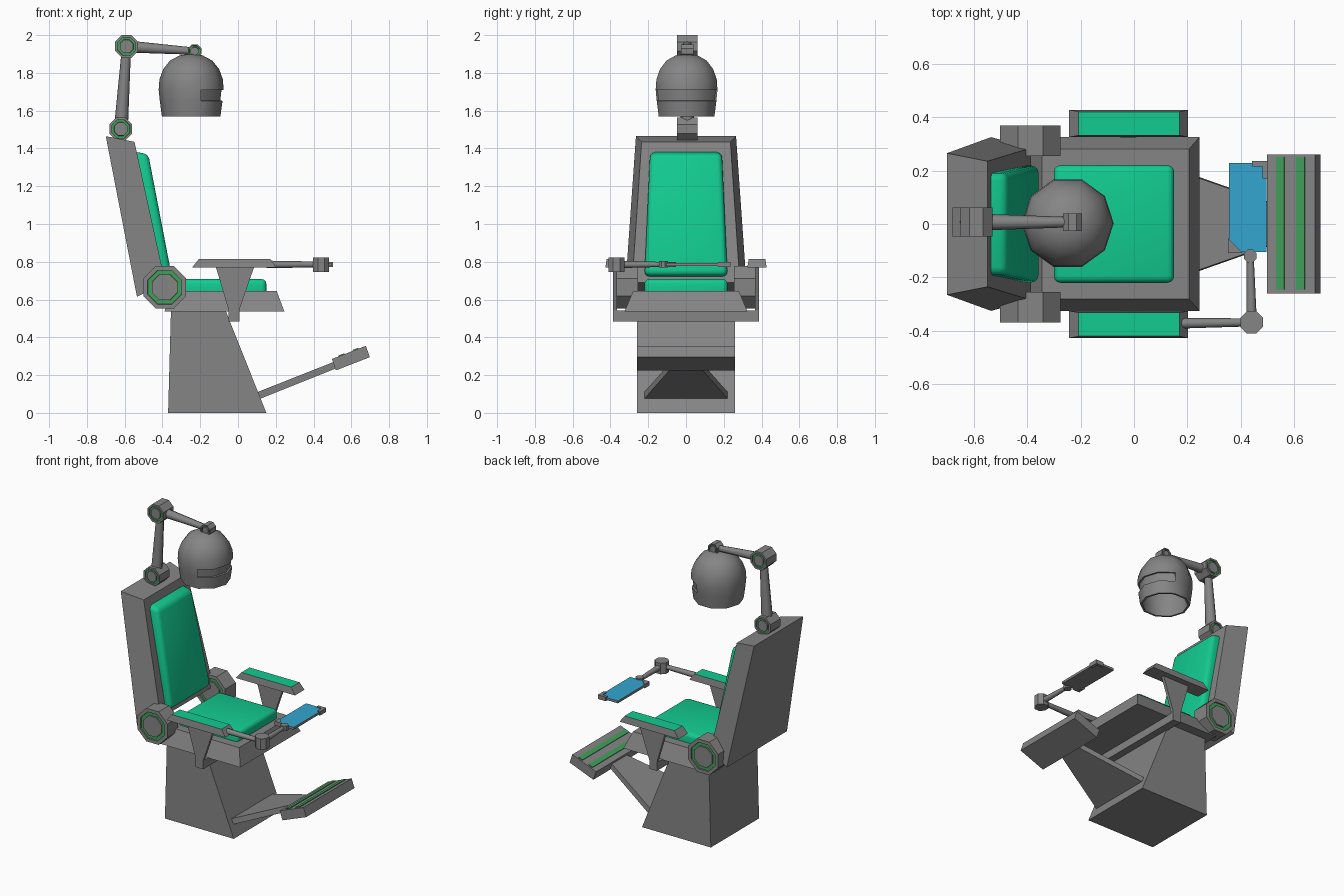
import bpy, bmesh, math
from mathutils import Vector, Matrix

if "Cube" in bpy.data.objects:
    bpy.data.objects.remove(bpy.data.objects["Cube"])


def mat(name, r, g, b):
    m = bpy.data.materials.new(name)
    m.diffuse_color = (r, g, b, 1)
    m.use_nodes = True
    m.node_tree.nodes["Principled BSDF"].inputs["Base Color"].default_value = m.diffuse_color
    return m


GRAY = mat("metal gray", 0.235, 0.235, 0.235)
TEAL = mat("cushion green", 0.006, 0.60, 0.28)
GREEN = mat("trim green", 0.05, 0.35, 0.10)
BLUE = mat("screen blue", 0.034, 0.38, 0.64)


def finish(name, bm, mats, smooth=None):
    bmesh.ops.recalc_face_normals(bm, faces=bm.faces[:])
    me = bpy.data.meshes.new(name)
    bm.to_mesh(me)
    bm.free()
    for m in mats:
        me.materials.append(m)
    if smooth:
        for p in me.polygons:
            p.use_smooth = True
        me.set_sharp_from_angle(angle=math.radians(smooth))
    ob = bpy.data.objects.new(name, me)
    bpy.context.collection.objects.link(ob)
    return ob


def loft(name, a, b, mats=(GRAY,), bevel=0, top=False):
    """Solid between two matching polygons; top=True gives end b the second material."""
    bm = bmesh.new()
    va, vb = [bm.verts.new(p) for p in a], [bm.verts.new(p) for p in b]
    n = len(a)
    bm.faces.new(va[::-1])
    cap = bm.faces.new(vb)
    for i in range(n):
        bm.faces.new((va[i], va[(i + 1) % n], vb[(i + 1) % n], vb[i]))
    if top:
        cap.material_index = 1
    if bevel:
        bmesh.ops.recalc_face_normals(bm, faces=bm.faces[:])
        bmesh.ops.bevel(bm, geom=bm.edges[:], offset=bevel, segments=3, profile=0.5, affect='EDGES')
    return finish(name, bm, mats, 40 if bevel else None)


def rect(x0, x1, y0, y1, z):
    return [(x0, y0, z), (x1, y0, z), (x1, y1, z), (x0, y1, z)]


def prism(name, prof, y0, y1, **k):
    return loft(name, [(x, y0, z) for x, z in prof], [(x, y1, z) for x, z in prof], **k)


def box(name, x0, x1, y0, y1, z0, z1, **k):
    return loft(name, rect(x0, x1, y0, y1, z0), rect(x0, x1, y0, y1, z1), **k)


def slanted(name, back, front, **k):
    """Each end is (top x, z, half width, bottom x, z, half width)."""
    def quad(e):
        tx, tz, tw, bx, bz, bw = e
        return [(tx, -tw, tz), (tx, tw, tz), (bx, bw, bz), (bx, -bw, bz)]
    return loft(name, quad(back), quad(front), **k)


def joint(name, c, r, length, axis='Y', ring=True):
    """Octagonal pivot with a green ring let into each end."""
    bm = bmesh.new()
    R = r / math.cos(math.pi / 8)
    rot = Matrix.Rotation(math.pi / 2, 4, 'X') if axis == 'Y' else Matrix()
    bmesh.ops.create_cone(bm, cap_ends=True, segments=8, radius1=R, radius2=R, depth=length,
                          matrix=Matrix.Translation(c) @ rot @ Matrix.Rotation(math.pi / 8, 4, 'Z'))
    caps = [f for f in bm.faces if len(f.verts) == 8]
    bmesh.ops.inset_individual(bm, faces=caps, thickness=r * 0.22)
    if ring:
        bmesh.ops.inset_individual(bm, faces=caps, thickness=0.001, depth=-0.008)
        ret = bmesh.ops.inset_individual(bm, faces=caps, thickness=r * 0.2)
        for f in ret['faces']:
            f.material_index = 1
        bmesh.ops.inset_individual(bm, faces=caps, thickness=0.001, depth=0.008)
    return finish(name, bm, (GRAY, GREEN))


def link(name, p, q, r1, r2):
    p, q = Vector(p), Vector(q)
    bm = bmesh.new()
    d = q - p
    bmesh.ops.create_cone(bm, cap_ends=True, segments=8, radius1=r1, radius2=r2, depth=d.length,
                          matrix=Matrix.Translation((p + q) / 2) @ d.to_track_quat('Z', 'Y').to_matrix().to_4x4())
    return finish(name, bm, (GRAY,), 50)


# Pedestal and seat
prism("pedestal", [(-0.37, 0), (0.15, 0), (-0.065, 0.54), (-0.355, 0.54)], -0.26, 0.26)
loft("seat_frame", rect(-0.39, 0.245, -0.325, 0.325, 0.538), rect(-0.345, 0.205, -0.28, 0.28, 0.645))
box("seat_cushion", -0.30, 0.15, -0.22, 0.22, 0.60, 0.708, mats=(TEAL,), bevel=0.025)

# Backrest and its cushion
slanted("backrest", (-0.70, 1.465, 0.265, -0.535, 0.615, 0.325),
        (-0.548, 1.435, 0.235, -0.385, 0.69, 0.285))
slanted("back_cushion", (-0.59, 1.39, 0.19, -0.43, 0.715, 0.22),
        (-0.475, 1.37, 0.19, -0.352, 0.73, 0.22), mats=(TEAL,), bevel=0.028)

# Hinges and armrests on both sides
for s, side in ((1, "left"), (-1, "right")):
    joint(side + "_hinge", (-0.388, s * 0.312, 0.665), 0.113, 0.115)
    y0, y1 = sorted((s * 0.325, s * 0.427))
    loft(side + "_armrest", rect(-0.243, 0.203, y0, y1, 0.77),
         rect(-0.207, 0.17, y0 + 0.007, y1 - 0.007, 0.815), mats=(GRAY, TEAL), top=True)
    y0, y1 = sorted((s * 0.366, s * 0.386))
    prism(side + "_arm_support", [(-0.117, 0.772), (-0.05, 0.545), (-0.05, 0.485),
                                  (0.007, 0.485), (0.007, 0.545), (0.085, 0.772)], y0, y1)
box("arm_crossbar", -0.05, 0.007, -0.37, 0.37, 0.485, 0.541)

# Footrest: tapered strut, tilted plate and two strips
loft("footrest_strut", [(0.09, -0.225, 0.105), (0.09, 0.225, 0.105), (0.52, 0.075, 0.275), (0.52, -0.075, 0.275)],
     [(0.105, -0.225, 0.07), (0.105, 0.225, 0.07), (0.53, 0.075, 0.24), (0.53, -0.075, 0.24)])
A, B = Vector((0.497, 0.285)), Vector((0.677, 0.355))
N = Vector((0.021, -0.06))
prism("footrest_plate", [A, B, B + N, A + N], -0.26, 0.26)
for i, t in enumerate((0.2, 0.62)):
    p, q = A.lerp(B, t), A.lerp(B, t + 0.17)
    prism("footrest_strip_%d" % (i + 1), [p - N * 0.08, q - N * 0.08, q + N * 0.05, p + N * 0.05],
          -0.245, 0.25, mats=(GREEN,))

# Swing-out tablet
Z = 0.786
link("tablet_arm_inner", (0.15, -0.372, Z), (0.44, -0.368, Z), 0.02, 0.015)
joint("tablet_elbow", (0.44, -0.368, Z - 0.002), 0.042, 0.075, 'Z', False)
link("tablet_arm_outer", (0.44, -0.368, Z), (0.435, -0.12, Z), 0.02, 0.013)
joint("tablet_pivot", (0.435, -0.12, Z), 0.024, 0.034, 'Z', False)
box("tablet", 0.355, 0.495, -0.105, 0.228, Z - 0.008, Z + 0.008, mats=(GRAY, BLUE), top=True)
for name, cx, cy, s in (("tablet_clip_far", 0.502, 0.235, -1), ("tablet_clip_near", 0.352, -0.109, 1)):
    pts = [(0, 0), (0.06, 0), (0.06, 0.02), (0.022, 0.02), (0.022, 0.065), (0, 0.065)]
    if s > 0:
        pts = [(0, 0), (0.055, 0), (0, 0.055)]
    loft(name, [(cx + s * x, cy + s * y, Z - 0.014) for x, y in pts],
         [(cx + s * x, cy + s * y, Z + 0.014) for x, y in pts])

# Overhead arm
P1, P2, P3 = (-0.62, 0.007, 1.503), (-0.59, 0.007, 1.94), (-0.23, 0.007, 1.915)
joint("lower_arm_joint", P1, 0.06, 0.108)
joint("upper_arm_joint", P2, 0.06, 0.108)
joint("helmet_joint", P3, 0.036, 0.065)
link("helmet_arm_lower", P1, P2, 0.037, 0.024)
link("helmet_arm_upper", P2, P3, 0.032, 0.019)

# Helmet: ten-sided lathe, open below, with a visor slot sunk into the front
SIDES = 10
outer = [(0.155, 1.57), (0.166, 1.652), (0.172, 1.71), (0.168, 1.765), (0.148, 1.82), (0.112, 1.865), (0.06, 1.893)]
inner = [(0.142, 1.57), (0.152, 1.68), (0.145, 1.78), (0.09, 1.85)]
bm = bmesh.new()
rings = [[bm.verts.new((-0.248 + r * math.cos(math.tau * i / SIDES), 0.003 + r * math.sin(math.tau * i / SIDES), z))
          for i in range(SIDES)] for r, z in inner[::-1] + outer]
slot = []
for k in range(len(rings) - 1):
    a, b = rings[k], rings[k + 1]
    for i in range(SIDES):
        j = (i + 1) % SIDES
        f = bm.faces.new((a[i], a[j], b[j], b[i]))
        if k == len(inner) + 1 and i in (0, 1, 8, 9):
            slot.append(f)
crown = bm.verts.new((-0.248, 0.003, 1.9))
for i in range(SIDES):
    bm.faces.new((rings[-1][i], rings[-1][(i + 1) % SIDES], crown))
bm.faces.new(rings[0])
bmesh.ops.recalc_face_normals(bm, faces=bm.faces[:])
bmesh.ops.inset_region(bm, faces=slot, thickness=0.001, depth=-0.011, use_even_offset=True)
finish("helmet", bm, (GRAY,), 45)
